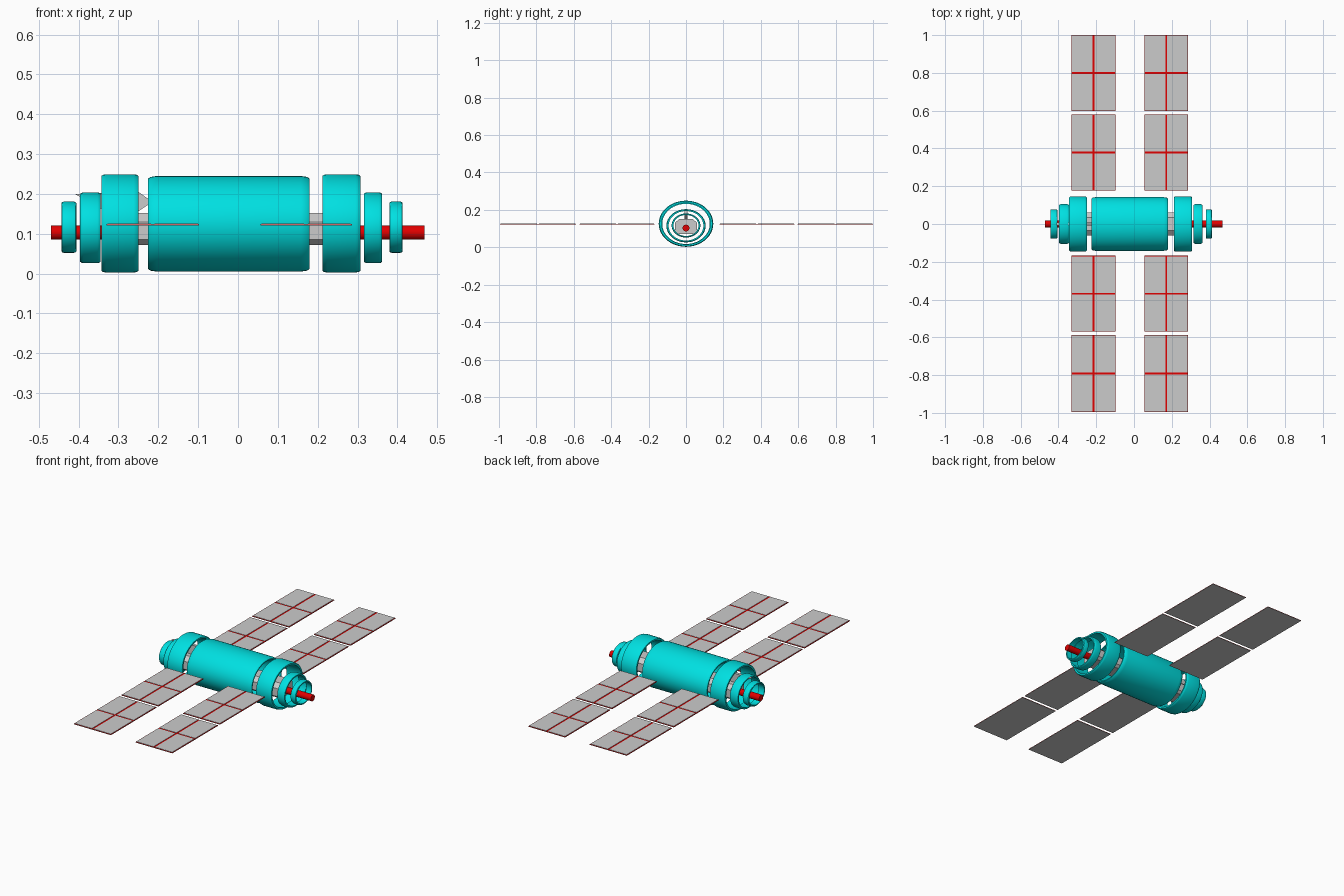
import bpy, bmesh, math

if "Cube" in bpy.data.objects:
    bpy.data.objects.remove(bpy.data.objects["Cube"])


def material(name, col):
    m = bpy.data.materials.new(name)
    m.diffuse_color = (*col, 1)
    m.use_nodes = True
    m.node_tree.nodes["Principled BSDF"].inputs["Base Color"].default_value = m.diffuse_color
    return m


CYAN = material("cyan", (0.0, 0.75, 0.76))
RED = material("red", (0.75, 0.0, 0.0))


def finish(name, bm, mat=None, smooth=False):
    bmesh.ops.recalc_face_normals(bm, faces=bm.faces)
    me = bpy.data.meshes.new(name)
    bm.to_mesh(me)
    bm.free()
    ob = bpy.data.objects.new(name, me)
    bpy.context.collection.objects.link(ob)
    if mat:
        me.materials.append(mat)
    if smooth:
        bpy.ops.object.select_all(action='DESELECT')
        ob.select_set(True)
        bpy.context.view_layer.objects.active = ob
        bpy.ops.object.shade_smooth_by_angle(angle=math.radians(35))
    return ob


def lathe(name, profile, zc, squash, mat=None, closed=True, n=48):
    """Sweep (x, radius) points round the x axis; radius is in y, z is squashed."""
    bm = bmesh.new()
    rows = []
    for i in range(n):
        a = 2 * math.pi * i / n
        rows.append([bm.verts.new((x, r * math.cos(a), zc + r * squash * math.sin(a)))
                     for x, r in profile])
    k = len(profile)
    for i in range(n):
        p, q = rows[i], rows[(i + 1) % n]
        for j in range(k if closed else k - 1):
            bm.faces.new((p[j], p[(j + 1) % k], q[(j + 1) % k], q[j]))
    if not closed:
        bm.faces.new([r[0] for r in rows])
        bm.faces.new([r[-1] for r in rows])
    return finish(name, bm, mat, True)


def ring(name, x0, x1, r, zc, squash, wall, cx, cr):
    """Hollow band with rounded outer shoulders."""
    outer = [(x0, r - cr), (x0 + cx * 0.3, r - cr * 0.35), (x0 + cx, r),
             (x1 - cx, r), (x1 - cx * 0.3, r - cr * 0.35), (x1, r - cr)]
    inner = [(x1, r - wall), (x0, r - wall)]
    return lathe(name, outer + inner, zc, squash, CYAN)


def add_box(bm, x0, x1, y0, y1, z0, z1):
    vs = bmesh.ops.create_cube(bm, size=1)["verts"]
    for v in vs:
        v.co.x = x1 if v.co.x > 0 else x0
        v.co.y = y1 if v.co.y > 0 else y0
        v.co.z = z1 if v.co.z > 0 else z0


# Hull bands
ring("main_hull", -0.226, 0.180, 0.142, 0.125, 0.845, 0.015, 0.022, 0.008)
for side, big, mid, small in (
        ("left", (-0.343, -0.250), (-0.396, -0.345), (-0.443, -0.406)),
        ("right", (0.212, 0.307), (0.316, 0.362), (0.380, 0.413))):
    ring(side + "_large_ring", *big, 0.146, 0.126, 0.845, 0.015, 0.012, 0.005)
    ring(side + "_medium_ring", *mid, 0.105, 0.115, 0.845, 0.012, 0.008, 0.004)
    ring(side + "_small_ring", *small, 0.077, 0.1165, 0.835, 0.010, 0.006, 0.004)

# Red end rods
for side, x0, x1 in (("left", -0.470, -0.30), ("right", 0.30, 0.468)):
    lathe(side + "_rod", [(x0, 0.018), (x1, 0.018)], 0.103, 1, RED, False, 24)

# Grey inner core: chamfered box section
sec = [(-0.06, 0.085), (-0.045, 0.072), (0.045, 0.072), (0.06, 0.085),
       (0.06, 0.13), (0.035, 0.152), (-0.035, 0.152), (-0.06, 0.13)]
bm = bmesh.new()
ends = [[bm.verts.new((x, y, z)) for y, z in sec] for x in (-0.32, 0.30)]
for i in range(8):
    j = (i + 1) % 8
    bm.faces.new((ends[0][i], ends[0][j], ends[1][j], ends[1][i]))
for e in ends:
    bm.faces.new(e)
finish("inner_core", bm)

# Upright fin inside the left end
bm = bmesh.new()
fin = [(-0.32, 0.15), (-0.41, 0.2), (-0.25, 0.205), (-0.215, 0.18), (-0.26, 0.15)]
a, b = [[bm.verts.new((x, y, z)) for x, z in fin] for y in (-0.008, 0.008)]
for i in range(5):
    j = (i + 1) % 5
    bm.faces.new((a[i], a[j], b[j], b[i]))
bm.faces.new(a)
bm.faces.new(b)
finish("inner_fin", bm)

# Solar panels: groups of 2 x 2 grey cells on a red frame with a grey back
GAP, RIM = 0.010, 0.003
backs, frames, cells = bmesh.new(), bmesh.new(), bmesh.new()
for x0, x1 in ((-0.330, -0.098), (0.056, 0.286)):
    for y0, y1 in ((0.597, 1.0), (0.178, 0.580), (-0.570, -0.168), (-0.995, -0.588)):
        add_box(backs, x0, x1, y0, y1, 0.121, 0.1228)
        add_box(frames, x0, x1, y0, y1, 0.1228, 0.1245)
        xm, ym = (x0 + x1) / 2, (y0 + y1) / 2
        for cx0, cx1 in ((x0 + RIM, xm - GAP / 2), (xm + GAP / 2, x1 - RIM)):
            for cy0, cy1 in ((y0 + RIM, ym - GAP / 2), (ym + GAP / 2, y1 - RIM)):
                add_box(cells, cx0, cx1, cy0, cy1, 0.1245, 0.1262)
finish("panel_backs", backs)
finish("panel_frames", frames, RED)
finish("panel_cells", cells)
